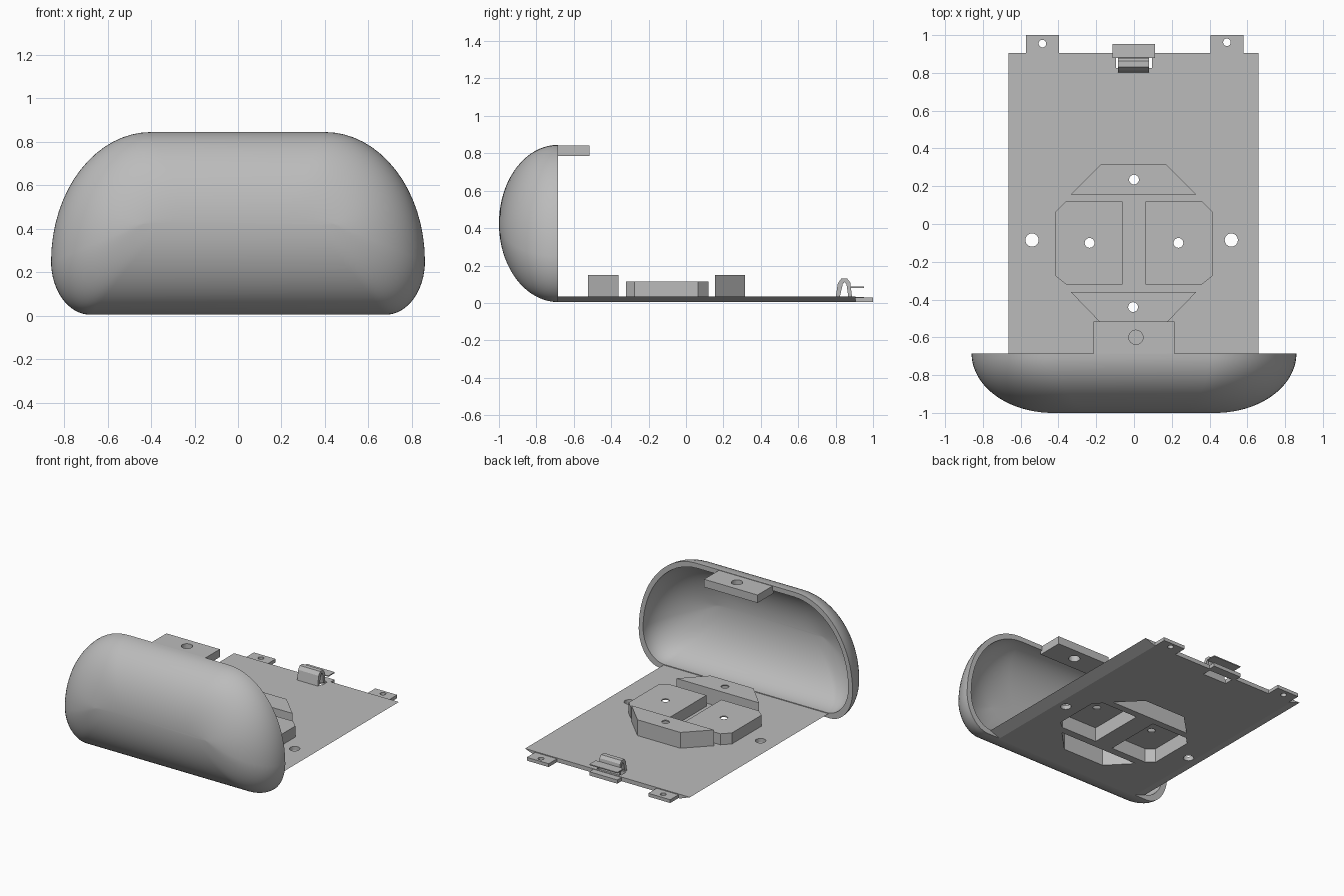
import bpy, bmesh
from math import sin, cos, pi, radians

if "Cube" in bpy.data.objects:
    bpy.data.objects.remove(bpy.data.objects["Cube"], do_unlink=True)

GREY = (0.5, 0.5, 0.5, 1)
mat = bpy.data.materials.new("plain grey")
mat.use_nodes = True
mat.diffuse_color = GREY
mat.node_tree.nodes["Principled BSDF"].inputs["Base Color"].default_value = GREY


def add_object(name, bm):
    bmesh.ops.recalc_face_normals(bm, faces=bm.faces)
    mesh = bpy.data.meshes.new(name)
    bm.to_mesh(mesh)
    bm.free()
    mesh.materials.append(mat)
    obj = bpy.data.objects.new(name, mesh)
    bpy.context.collection.objects.link(obj)
    return obj


def loft(name, rings):
    """Skin a list of closed rings and cap both ends."""
    bm = bmesh.new()
    loops = [[bm.verts.new(p) for p in ring] for ring in rings]
    n = len(loops[0])
    for a, b in zip(loops, loops[1:]):
        for i in range(n):
            j = (i + 1) % n
            bm.faces.new((a[i], a[j], b[j], b[i]))
    bm.faces.new(loops[0])
    bm.faces.new(loops[-1])
    return add_object(name, bm)


def prism(name, outline, z0, z1):
    return loft(name, [[(x, y, z) for x, y in outline] for z in (z0, z1)])


def box(name, x0, x1, y0, y1, z0, z1):
    return prism(name, [(x0, y0), (x1, y0), (x1, y1), (x0, y1)], z0, z1)


def bar(name, profile, x0, x1):
    return loft(name, [[(x, y, z) for y, z in profile] for x in (x0, x1)])


def drill(x, y, r):
    circle = [(x + r * cos(i * pi / 12), y + r * sin(i * pi / 12)) for i in range(24)]
    return prism("drill", circle, -1, 2)


def cut(obj, cutters):
    """Subtract the cutters, bake the result and remove them."""
    for c in cutters:
        c.hide_render = True
        mod = obj.modifiers.new("cut", "BOOLEAN")
        mod.operation, mod.solver, mod.object = "DIFFERENCE", "EXACT", c
    graph = bpy.context.evaluated_depsgraph_get()
    baked = bpy.data.meshes.new_from_object(obj.evaluated_get(graph))
    obj.modifiers.clear()
    obj.data = baked
    for c in cutters:
        bpy.data.objects.remove(c, do_unlink=True)


def shrink(outline, f=0.95):
    cx = sum(p[0] for p in outline) / len(outline)
    cy = sum(p[1] for p in outline) / len(outline)
    return [(cx + (x - cx) * f, cy + (y - cy) * f) for x, y in outline]


def arc(cx, cz, rx, rz, start, n=16):
    return [(cx + rx * cos(start + i * pi / 2 / n), cz + rz * sin(start + i * pi / 2 / n))
            for i in range(n + 1)]


# Domed end shell, hollow, open to the back
right_half = arc(0.68, 0.25, 0.18, 0.245, -pi / 2)[:-1] + arc(0.40, 0.25, 0.46, 0.595, 0)
section = right_half + [(-x, z) for x, z in reversed(right_half)]
MID, RIM = 0.425, -0.685


def shell_ring(angle, wall):
    c = max(cos(angle), 0.02)
    sx = (1 - wall / 0.86) * (0.5 + 0.5 * c)
    sz = (1 - wall / 0.42) * c
    y = RIM - (0.315 - wall) * sin(angle)
    return [(x * sx, y, MID + (z - MID) * sz) for x, z in section]


steps = [i * pi / 40 for i in range(21)]
shell = loft("end_shell", [shell_ring(a, 0.035) for a in reversed(steps)]
             + [shell_ring(a, 0) for a in steps])

# Fixing tab on top of the shell
top_tab = box("shell_top_tab", -0.215, 0.215, -0.70, -0.515, 0.785, 0.842)
cut(top_tab, [drill(0.01, -0.60, 0.038)])

# Raised hollow blocks: outline, height, hole
side = [(0.06, -0.32), (0.36, -0.32), (0.415, -0.275), (0.415, 0.065), (0.36, 0.12), (0.06, 0.12)]
blocks = {
    "left_block": (side, 0.115, (0.235, -0.10)),
    "right_block": ([(-x, y) for x, y in side], 0.115, (-0.235, -0.10)),
    "back_block": ([(-0.335, 0.155), (0.33, 0.155), (0.17, 0.315), (-0.175, 0.315)],
                   0.15, (0, 0.235)),
    "front_block": ([(-0.335, -0.36), (0.33, -0.36), (0.17, -0.525), (-0.175, -0.525)],
                    0.15, (-0.005, -0.44)),
}
pockets = []
for name, (outline, top, hole) in blocks.items():
    block = prism(name, outline, 0.034, top)
    cut(block, [prism("hollow", shrink(outline), -0.1, top - 0.008), drill(*hole, 0.026)])
    pockets.append(prism("pocket", shrink(outline), -0.1, 0.2))

# Base plate with undercut long edges, pockets, screw holes and clip slot
edge = [(-0.585, 0.005), (0.58, 0.005), (0.66, 0.035), (-0.665, 0.035)]
plate = loft("base_plate", [[(x, y, z) for x, z in edge] for y in (-0.70, 0.905)])
cut(plate, pockets + [drill(-0.54, -0.085, 0.035), drill(0.515, -0.085, 0.035),
                      box("slot", -0.095, 0.095, 0.825, 0.89, -0.1, 0.2)])

# Screw tabs along the back edge
for name, x, hy in (("right_screw_tab", -0.485, 0.955), ("left_screw_tab", 0.492, 0.962)):
    tab = box(name, x - 0.088, x + 0.088, 0.90, 1.0, 0.005, 0.029)
    cut(tab, [drill(x, hy, 0.02)])

# Spring clip: folded strip, finger flap and lower tongue
strip = [(0.80, 0.03), (0.812, 0.105), (0.83, 0.13), (0.862, 0.13), (0.878, 0.11), (0.888, 0.03),
         (0.868, 0.03), (0.858, 0.10), (0.847, 0.112), (0.838, 0.10), (0.822, 0.03)]
bar("clip_strip", strip, -0.085, 0.08)
box("clip_flap", -0.115, 0.11, 0.88, 0.953, 0.080, 0.087)
box("clip_tongue", -0.115, 0.11, 0.895, 0.953, 0.005, 0.032)

# Smooth the rounded shell, keep its rim sharp
bpy.ops.object.select_all(action="DESELECT")
shell.select_set(True)
bpy.context.view_layer.objects.active = shell
bpy.ops.object.shade_smooth_by_angle(angle=radians(35))
